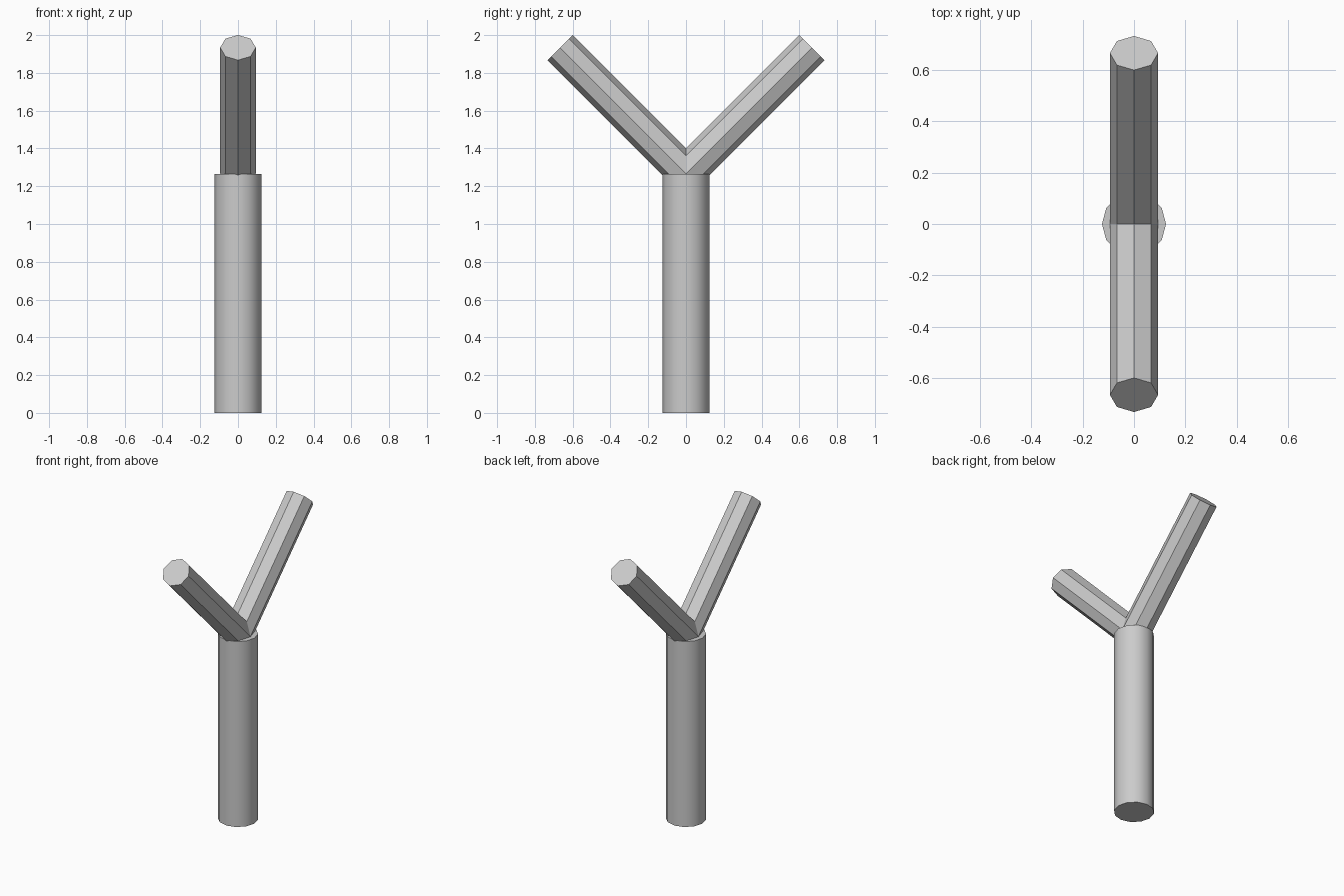
import bpy
import math
from mathutils import Vector

cube = bpy.data.objects.get("Cube")
if cube:
    bpy.data.objects.remove(cube, do_unlink=True)

# Single grey material
grey = bpy.data.materials.new("plain grey")
grey.use_nodes = True
colour = (0.6, 0.6, 0.6, 1.0)
grey.diffuse_color = colour
grey.node_tree.nodes["Principled BSDF"].inputs["Base Color"].default_value = colour


def rod(name, start, end, radius, sides):
    """Capped prism running from start to end, with a vertex on the x axis."""
    start, end = Vector(start), Vector(end)
    axis = end - start
    tilt = math.atan2(-axis.y, axis.z)
    bpy.ops.mesh.primitive_cylinder_add(
        vertices=sides, radius=radius, depth=axis.length,
        location=(start + end) / 2, rotation=(tilt, 0, 0))
    obj = bpy.context.object
    obj.name = name
    obj.data.materials.append(grey)
    return obj


TRUNK_TOP = 1.265
REACH = 0.667

# Round trunk
rod("trunk", (0, 0, 0), (0, 0, TRUNK_TOP), 0.125, 12)
bpy.ops.object.shade_smooth_by_angle(angle=math.radians(35))

# Two faceted branches forming the fork
for name, side in (("front_branch", -1), ("back_branch", 1)):
    rod(name, (0, 0, TRUNK_TOP + 0.002),
        (0, side * REACH, TRUNK_TOP + 0.002 + REACH), 0.094, 8)
    bpy.ops.object.shade_flat()
